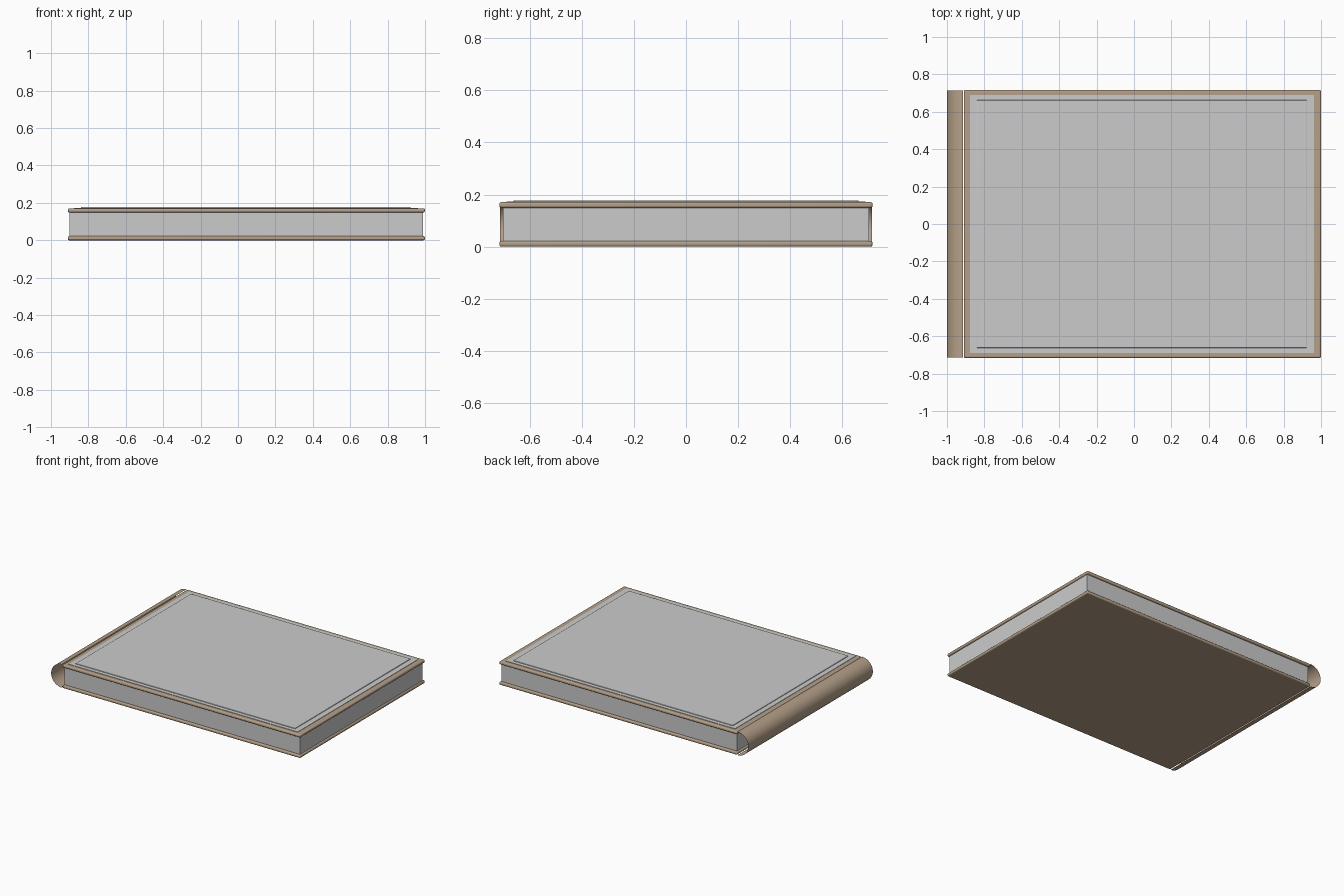
import bpy, bmesh, math

if "Cube" in bpy.data.objects:
    bpy.data.objects.remove(bpy.data.objects["Cube"])

leather = bpy.data.materials.new("brown_leather")
leather.diffuse_color = (0.46, 0.35, 0.25, 1)
leather.use_nodes = True
leather.node_tree.nodes["Principled BSDF"].inputs["Base Color"].default_value = leather.diffuse_color


def box(name, x, y, z, bevel=0, mat=None):
    """Box from (min, max) ranges with an optional rounded edge."""
    bpy.ops.mesh.primitive_cube_add(
        size=1, location=[(a + b) / 2 for a, b in (x, y, z)])
    ob = bpy.context.object
    ob.name = name
    ob.scale = [b - a for a, b in (x, y, z)]
    bpy.ops.object.transform_apply(location=False, rotation=False, scale=True)
    if bevel:
        m = ob.modifiers.new("rounded_edges", "BEVEL")
        m.width, m.segments = bevel, 3
        bpy.ops.object.shade_smooth_by_angle()
    if mat:
        ob.data.materials.append(mat)
    return ob


# two cover boards with rounded rims
for name, z in (("back_cover", 0.0), ("front_cover", 0.149)):
    box(name, (-0.91, 1.0), (-0.716, 0.716), (z, z + 0.022), 0.008, leather)

# page block
box("pages", (-0.90, 0.99), (-0.702, 0.702), (0.018, 0.153))

# stepped panels on the front cover
box("panel_border", (-0.877, 0.963), (-0.69, 0.69), (0.165, 0.1735))
box("panel", (-0.84, 0.922), (-0.662, 0.662), (0.168, 0.178), 0.002)

# spine: open, thin half-round shell
bm = bmesh.new()
rows = []
for i in range(25):
    a = math.pi / 2 + math.pi * i / 24
    x, z = -0.914 + 0.086 * math.cos(a), 0.0855 + 0.0845 * math.sin(a)
    rows.append([bm.verts.new((x, y, z)) for y in (-0.714, 0.714)])
for (a, b), (c, d) in zip(rows, rows[1:]):
    bm.faces.new((a, b, d, c)).smooth = True
for f in bm.faces:
    f.normal_update()
    if f.normal.x > 0:
        f.normal_flip()
me = bpy.data.meshes.new("spine")
bm.to_mesh(me)
bm.free()
me.materials.append(leather)
bpy.context.collection.objects.link(bpy.data.objects.new("spine", me))
